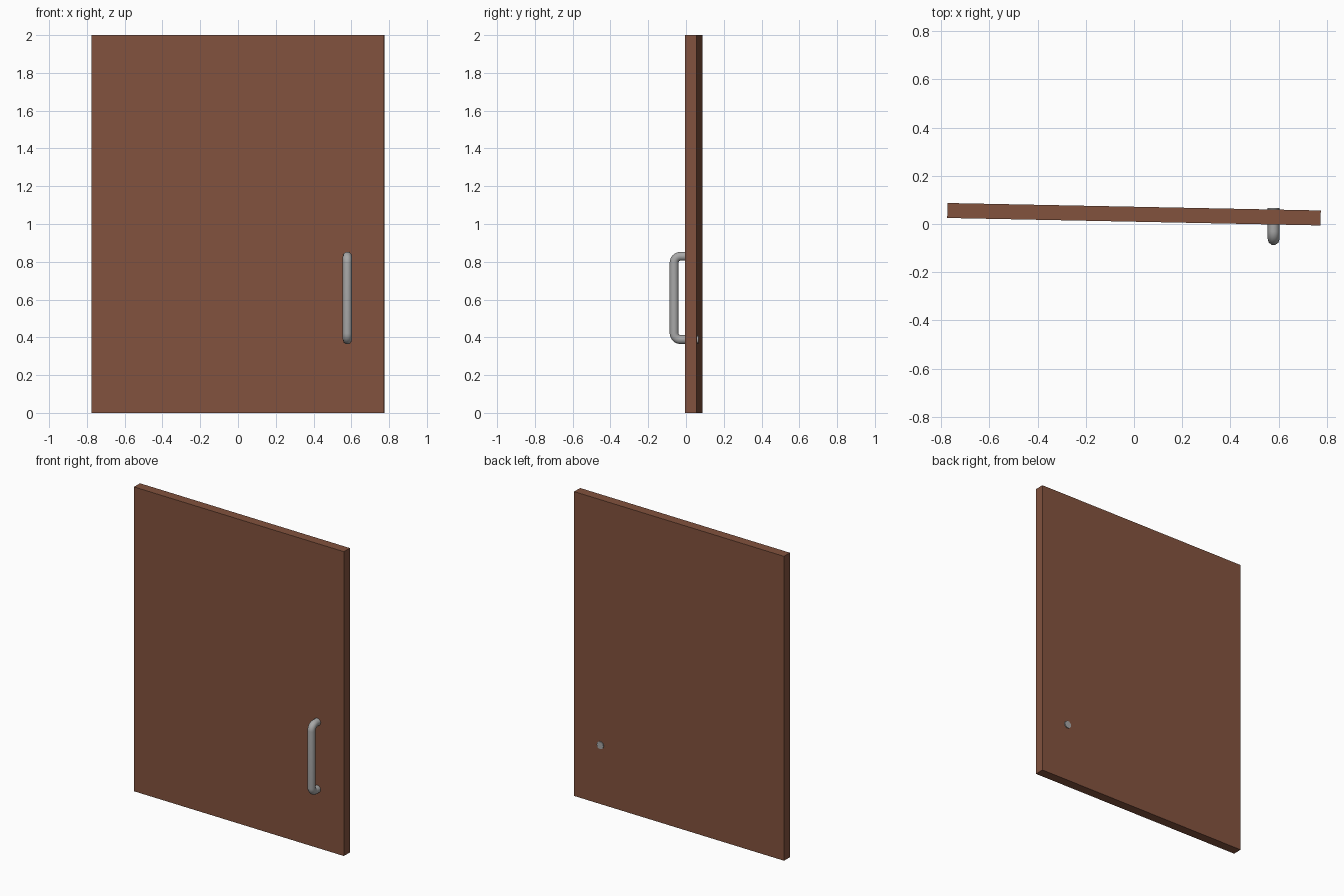
import bpy, math

if "Cube" in bpy.data.objects:
    bpy.data.objects.remove(bpy.data.objects["Cube"])

ANGLE = -0.02  # the door is turned very slightly about z


def material(name, rgb):
    m = bpy.data.materials.new(name)
    m.diffuse_color = (*rgb, 1)
    m.use_nodes = True
    m.node_tree.nodes["Principled BSDF"].inputs["Base Color"].default_value = m.diffuse_color
    return m


wood = material("brown wood", (0.225, 0.085, 0.048))
metal = material("grey metal", (0.39, 0.39, 0.39))

# Door panel
bpy.ops.mesh.primitive_cube_add(size=1, location=(0, 0.0405, 1), rotation=(0, 0, ANGLE))
door = bpy.context.object
door.name = "door_panel"
door.scale = (1.548, 0.062, 2)
door.data.materials.append(wood)

# Handle path: two legs joined to an upright bar by rounded bends
X, BAR_Y, LOW, HIGH, R, BEND = 0.579, -0.063, 0.388, 0.829, 0.0245, 0.034


def bend(z, sign, start, end, steps=8):
    pts = []
    for i in range(steps + 1):
        a = start + (end - start) * i / steps
        pts.append((X, BAR_Y + BEND - BEND * math.sin(a), z + sign * (BEND - BEND * math.cos(a))))
    return pts


path = [(X, 0.066, LOW)]                        # lower leg passes through the door
path += bend(LOW, 1, 0, math.pi / 2)
path += bend(HIGH, -1, math.pi / 2, 0)
path += [(X, 0.02, HIGH)]                       # upper leg ends inside the door

curve = bpy.data.curves.new("handle_path", "CURVE")
curve.dimensions = "3D"
curve.bevel_depth = R
curve.bevel_resolution = 3
curve.use_fill_caps = True
spline = curve.splines.new("POLY")
spline.points.add(len(path) - 1)
for p, co in zip(spline.points, path):
    p.co = (*co, 1)
handle = bpy.data.objects.new("handle", curve)
bpy.context.collection.objects.link(handle)
curve.materials.append(metal)

# Turn the handle into a smooth mesh
bpy.ops.object.select_all(action="DESELECT")
handle.select_set(True)
bpy.context.view_layer.objects.active = handle
bpy.ops.object.convert(target="MESH")
bpy.ops.object.shade_smooth_by_angle(angle=math.radians(40))
